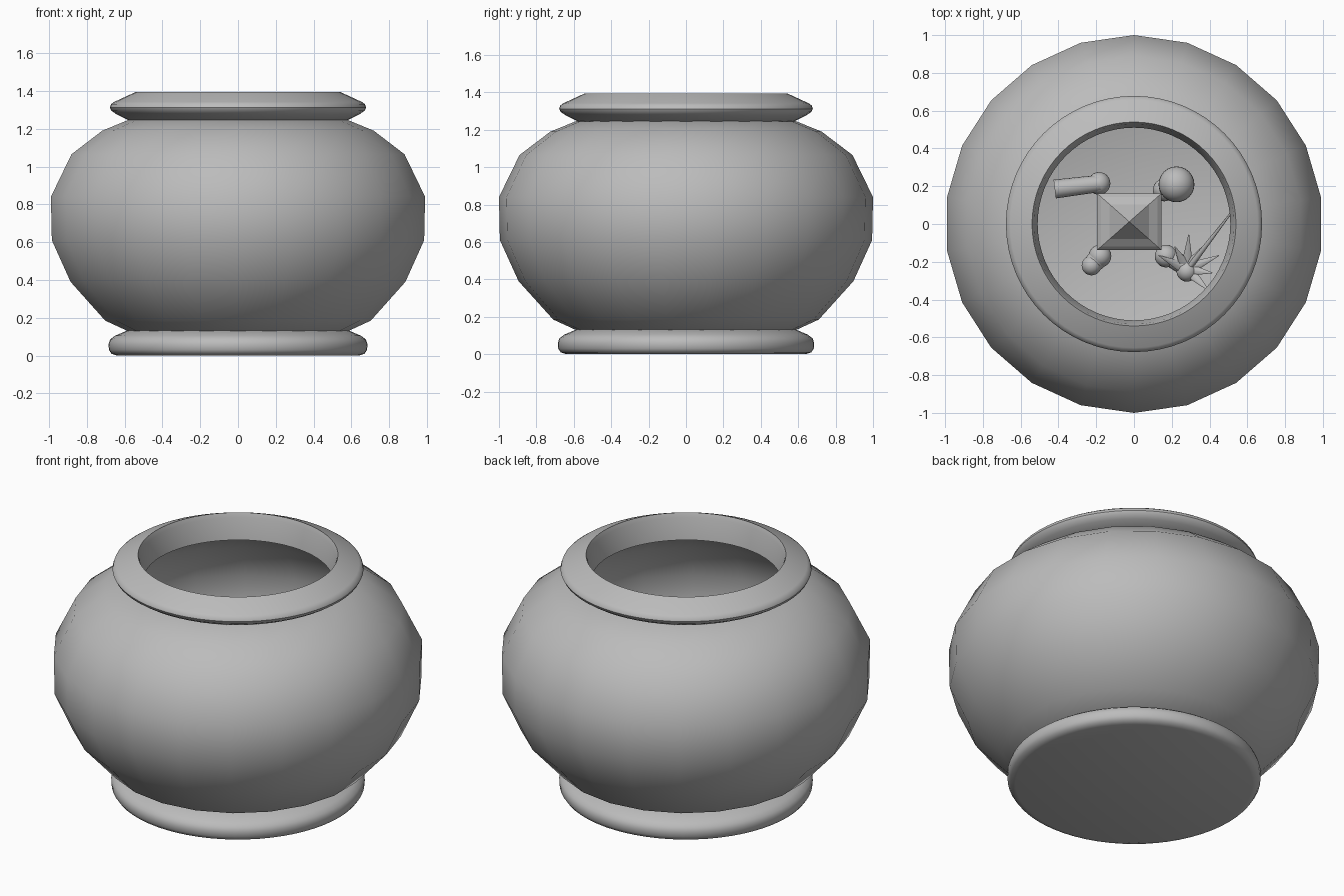
import bpy, bmesh, math
from mathutils import Vector

cube = bpy.data.objects.get("Cube")
if cube:
    bpy.data.objects.remove(cube, do_unlink=True)

grey = bpy.data.materials.new("plain grey")
grey.use_nodes = True
grey.diffuse_color = (0.5, 0.5, 0.5, 1)
grey.node_tree.nodes["Principled BSDF"].inputs["Base Color"].default_value = grey.diffuse_color


def finish(name, bm, smooth=None):
    """Turn a bmesh into a shaded, coloured object."""
    bmesh.ops.recalc_face_normals(bm, faces=bm.faces)
    mesh = bpy.data.meshes.new(name)
    bm.to_mesh(mesh)
    bm.free()
    mesh.materials.append(grey)
    obj = bpy.data.objects.new(name, mesh)
    bpy.context.collection.objects.link(obj)
    if smooth:
        bpy.ops.object.select_all(action='DESELECT')
        obj.select_set(True)
        bpy.context.view_layer.objects.active = obj
        bpy.ops.object.shade_smooth_by_angle(angle=math.radians(smooth))
    return obj


def lathe(name, profile, sides, smooth):
    """Spin a (radius, height) profile round z, starting at the back."""
    bm = bmesh.new()
    verts = [bm.verts.new((0, r, z)) for r, z in profile]
    edges = [bm.edges.new(pair) for pair in zip(verts, verts[1:])]
    bmesh.ops.spin(bm, geom=verts + edges, cent=(0, 0, 0), axis=(0, 0, 1),
                   angle=math.tau, steps=sides, use_merge=True)
    bmesh.ops.remove_doubles(bm, verts=bm.verts, dist=0.0005)
    return finish(name, bm, smooth)


def ball(name, centre, radius):
    bm = bmesh.new()
    bmesh.ops.create_uvsphere(bm, u_segments=24, v_segments=14, radius=radius)
    bmesh.ops.translate(bm, verts=bm.verts, vec=centre)
    return finish(name, bm, 60)


def rod(name, start, end, r1, r2, flat=1.0, sides=16):
    """Tapered rod between two points, optionally flattened."""
    start, end = Vector(start), Vector(end)
    along = end - start
    bm = bmesh.new()
    bmesh.ops.create_cone(bm, cap_ends=True, segments=sides, radius1=r1,
                          radius2=r2, depth=along.length)
    bmesh.ops.scale(bm, verts=bm.verts, vec=(1, flat, 1))
    obj = finish(name, bm, 50)
    obj.rotation_mode = 'QUATERNION'
    obj.rotation_quaternion = along.to_track_quat('Z', 'Y')
    obj.location = (start + end) / 2
    return obj


# Bowl: faceted outer shell, mouth, inner wall and flat floor
lathe("bowl", [(0.59, 0.13), (0.71, 0.185), (0.895, 0.39), (0.995, 0.61),
               (1.0, 0.84), (0.89, 1.065), (0.725, 1.19), (0.59, 1.245),
               (0.52, 1.25), (0.69, 1.16), (0.85, 1.04), (0.95, 0.83),
               (0.945, 0.62), (0.85, 0.41), (0.67, 0.215), (0.55, 0.16),
               (0, 0.16)], 22, 50)

# Rim and foot rings
lathe("rim", [(0.51, 1.245), (0.53, 1.37), (0.54, 1.395), (0.655, 1.342),
              (0.672, 1.33), (0.678, 1.312), (0.67, 1.295), (0.645, 1.278),
              (0.58, 1.245), (0.51, 1.245)], 64, 40)
lathe("foot", [(0, 0.135), (0.58, 0.135), (0.65, 0.105), (0.677, 0.085),
               (0.685, 0.06), (0.683, 0.03), (0.67, 0.01), (0.64, 0),
               (0, 0)], 64, 40)

# Ornament: square tower with a stepped pyramid top
bm = bmesh.new()
rings = [(0.14, 0.15), (0.14, 0.48), (0.17, 0.5), (0.17, 0.53), (0.15, 0.55),
         (0.105, 0.58), (0.0, 0.7)]
loops = []
for half, z in rings:
    loops.append([bm.verts.new((-0.025 + sx * half, 0.012 + sy * half * 0.88, z))
                  for sx, sy in ((-1, -1), (1, -1), (1, 1), (-1, 1))])
for low, high in zip(loops, loops[1:]):
    for i in range(4):
        j = (i + 1) % 4
        bm.faces.new((low[i], low[j], high[j], high[i]))
bm.faces.new(loops[0])
bmesh.ops.remove_doubles(bm, verts=bm.verts, dist=0.0005)
finish("ornament_tower", bm)

# Ball joints and limbs at the tower corners
for name, x, y in (("back_right", -0.185, 0.215), ("back_left", 0.16, 0.18),
                   ("front_right", -0.18, -0.17), ("front_left", 0.17, -0.17)):
    ball("joint_" + name, (x, y, 0.36), 0.06)
    rod("post_" + name, (x, y, 0.15), (x, y, 0.36), 0.05, 0.05)
ball("large_ball", (0.225, 0.21, 0.44), 0.095)
rod("back_arm", (-0.18, 0.215, 0.38), (-0.42, 0.185, 0.38), 0.045, 0.05)
rod("front_arm", (-0.17, -0.16, 0.36), (-0.225, -0.22, 0.36), 0.055, 0.05)
ball("front_arm_end", (-0.225, -0.22, 0.37), 0.052)
rod("leaf_arm", (0.16, -0.16, 0.36), (0.28, -0.23, 0.36), 0.045, 0.05)
ball("leaf_base", (0.28, -0.25, 0.37), 0.055)

# Spray of pointed leaves with one long thin stem
for i in range(7):
    turn = math.radians(-50 + i * 35)
    reach = 0.13 if i % 2 else 0.17
    tip = (0.29 + reach * math.cos(turn), -0.225 + reach * math.sin(turn), 0.45)
    rod("leaf_%d" % (i + 1), (0.28, -0.24, 0.38), tip, 0.035, 0.002, 0.4, 8)
rod("thin_stem", (0.3, -0.22, 0.4), (0.53, 0.08, 0.6), 0.016, 0.004, 1.0, 8)
